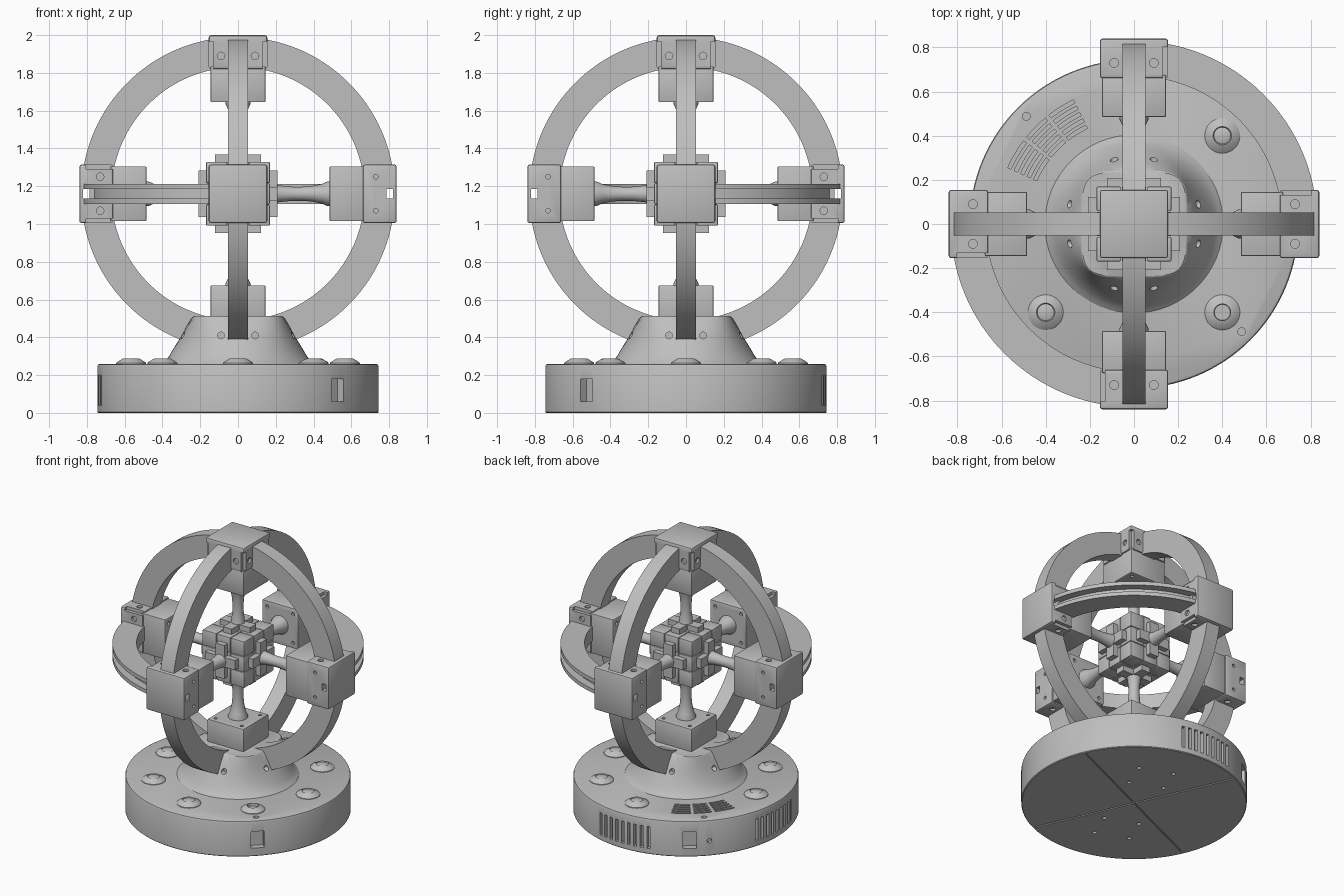
import bpy, bmesh
from math import radians, sin, cos, tau
from mathutils import Matrix, Vector

if "Cube" in bpy.data.objects:
    bpy.data.objects.remove(bpy.data.objects["Cube"], do_unlink=True)

mat = bpy.data.materials.new("matte_grey")
mat.use_nodes = True
GREY = (0.52, 0.52, 0.52, 1)
mat.diffuse_color = GREY
mat.node_tree.nodes["Principled BSDF"].inputs["Base Color"].default_value = GREY

CENTRE = Vector((0, 0, 1.16))
X, Y, Z = Vector((1, 0, 0)), Vector((0, 1, 0)), Vector((0, 0, 1))


def basis(side, out, origin=CENTRE):
    """Frame whose x is side and whose z is out."""
    m = Matrix((side, out.cross(side), out)).transposed().to_4x4()
    m.translation = origin
    return m


def add_box(bm, m, lo, hi, bevel=0):
    lo, hi = Vector(lo), Vector(hi)
    place = m @ Matrix.Translation((lo + hi) / 2) @ Matrix.Diagonal((*(hi - lo), 1))
    verts = bmesh.ops.create_cube(bm, size=1, matrix=place)["verts"]
    if bevel:
        edges = list({e for v in verts for e in v.link_edges})
        bmesh.ops.bevel(bm, geom=edges, offset=bevel, segments=2, affect='EDGES', profile=0.5)


def add_rod(bm, m, at, radius, depth, axis=Z, sides=16):
    turn = Z.rotation_difference(axis).to_matrix().to_4x4()
    bmesh.ops.create_cone(bm, cap_ends=True, segments=sides, radius1=radius, radius2=radius,
                          depth=depth, matrix=m @ Matrix.Translation(at) @ turn)


def bridge(bm, loops):
    """Skin a series of closed point loops and close both ends."""
    rings = [[bm.verts.new(p) for p in loop] for loop in loops]
    n = len(rings[0])
    for a, b in zip(rings, rings[1:]):
        for i in range(n):
            bm.faces.new((a[i], a[(i + 1) % n], b[(i + 1) % n], b[i]))
    bm.faces.new(rings[0][::-1])
    bm.faces.new(rings[-1])


def add_lathe(bm, m, profile, sides=32):
    bridge(bm, [[m @ Vector((r * cos(tau * i / sides), r * sin(tau * i / sides), z))
                 for i in range(sides)] for r, z in profile])


def finish(name, bm, cutter=None):
    bmesh.ops.recalc_face_normals(bm, faces=bm.faces)
    mesh = bpy.data.meshes.new(name)
    bm.to_mesh(mesh)
    bm.free()
    mesh.materials.append(mat)
    ob = bpy.data.objects.new(name, mesh)
    bpy.context.collection.objects.link(ob)
    if cutter:
        tool = finish(name + "_cutter", cutter)
        tool.hide_render = True
    bpy.ops.object.select_all(action='DESELECT')
    ob.select_set(True)
    bpy.context.view_layer.objects.active = ob
    if cutter:
        mod = ob.modifiers.new("cut", 'BOOLEAN')
        mod.object, mod.solver, mod.use_self = tool, 'EXACT', True
        bpy.ops.object.modifier_apply(modifier=mod.name)
        bpy.data.objects.remove(tool, do_unlink=True)
    bpy.ops.object.shade_smooth_by_angle(angle=radians(30))
    return ob


def arc(name, a, b, start, end, section, steps=32):
    """Sweep a (radius, height) section from direction a towards b."""
    bm, n = bmesh.new(), a.cross(b)
    loops = []
    for i in range(steps + 1):
        t = radians(start + (end - start) * i / steps)
        loops.append([CENTRE + (a * cos(t) + b * sin(t)) * r + n * h for r, h in section])
    bridge(bm, loops)
    finish(name, bm)


# Frame arcs: plain upright ones, grooved level ones
R0, R1, W = 0.67, 0.83, 0.053
plain = [(R0, -W), (R1, -W), (R1, W), (R0, W)]
grooved = [(R0, -W), (R1, -W), (R1, -0.025), (0.775, -0.025),
           (0.775, 0.025), (R1, 0.025), (R1, W), (R0, W)]
for label, d in (("left", X), ("right", -X), ("back", Y), ("front", -Y)):
    arc(label + "_upper_arc", d, Z, 8, 82, plain)
    arc(label + "_lower_arc", d, -Z, 8, 90, plain)
arc("back_level_arc", X, Y, 8, 82, grooved)
arc("front_level_arc", -X, -Y, 8, 82, grooved)


# Joint caps, motors and drive shafts along each axis
def has_arc(d, s):
    q = d + s
    return abs(q.z) > 0.5 or q.x * q.y > 0


shaft_profile = [(0.05, 0.16), (0.05, 0.2), (0.044, 0.22), (0.037, 0.29), (0.037, 0.34),
                 (0.041, 0.39), (0.052, 0.445), (0.066, 0.475), (0.066, 0.5)]
for label, d in (("left", X), ("right", -X), ("back", Y), ("front", -Y),
                 ("top", Z), ("bottom", -Z)):
    u = X if abs(d.z) > 0.5 else Z
    m = basis(u, d)
    if label != "bottom":
        bm, cut = bmesh.new(), bmesh.new()
        add_box(bm, m, (-0.155, -0.155, 0.66), (0.155, 0.155, 0.84), 0.012)
        v = d.cross(u)
        for s in (u, v, -u, -v):
            f = basis(s, d)
            if has_arc(d, s):
                # Screw wells beside the arc, stepped corner where two arcs meet
                for w in (-0.09, 0.09):
                    add_rod(cut, f, (0.155, w, 0.73), 0.02, 0.03, X)
                if has_arc(d, d.cross(s)):
                    add_box(cut, f, (0.132, 0.132, 0.6), (0.2, 0.2, 0.805))
            else:
                # Cable slot running into the grooved arc
                add_box(cut, f, (-0.2, -0.025, 0.785), (0.2, 0.025, 0.82))
                for w in (-0.09, 0.09):
                    add_rod(cut, f, (0.155, w, 0.73), 0.012, 0.03, X)
        finish(label + "_joint_cap", bm, cut)

    bm, cut = bmesh.new(), bmesh.new()
    add_box(bm, m, (-0.145, -0.145, 0.485), (0.145, 0.145, 0.675), 0.005)
    for p in (-0.105, 0.105):
        for q in (-0.105, 0.105):
            add_rod(cut, m, (p, q, 0.485), 0.012, 0.03)
    finish(label + "_motor", bm, cut)

    bm = bmesh.new()
    add_lathe(bm, m, shaft_profile)
    finish(label + "_shaft", bm)

    bm = bmesh.new()
    add_box(bm, m, (-0.122, -0.035, 0.15), (0.122, 0.035, 0.208))
    add_box(bm, m, (-0.035, -0.122, 0.15), (0.035, 0.122, 0.208))
    finish(label + "_cross_coupler", bm)

# Puzzle cube in the middle
bm = bmesh.new()
P, H = 0.1135, 0.0555
for i in (-1, 0, 1):
    for j in (-1, 0, 1):
        for k in (-1, 0, 1):
            c = Vector((i, j, k)) * P
            add_box(bm, Matrix.Translation(CENTRE), c - Vector((H, H, H)), c + Vector((H, H, H)), 0.005)
finish("puzzle_cube", bm)

# Pedestal: rounded square top flowing into a round foot
bm, cut = bmesh.new(), bmesh.new()
levels = [(0.235, 0.512, 5), (0.242, 0.508, 4.5), (0.272, 0.46, 3), (0.305, 0.4, 2.3),
          (0.342, 0.34, 2), (0.365, 0.3, 2), (0.385, 0.275, 2), (0.41, 0.255, 2)]
loops = []
for r, z, n in levels:
    ring = []
    for i in range(64):
        c, s = cos(tau * i / 64), sin(tau * i / 64)
        k = r / (abs(c) ** n + abs(s) ** n) ** (1 / n)
        ring.append((k * c, k * s, z))
    loops.append(ring)
bridge(bm, loops)
for d in (X, -X, Y, -Y):
    for w in (-0.09, 0.09):
        add_rod(cut, basis(Z, d, Vector()), (0.41, w, 0.29), 0.018, 0.05)
finish("pedestal", bm, cut)

# Round base with vents, sockets and underside seams
bm, cut = bmesh.new(), bmesh.new()
add_lathe(bm, Matrix(), [(0.74, 0), (0.745, 0.005), (0.745, 0.245), (0.741, 0.255), (0.73, 0.26)], 128)


def spin(angle):
    return Matrix.Rotation(radians(angle), 4, 'Z')


for first in (76, 164):
    for i in range(9):
        add_box(cut, spin(first + i * 3.7), (0.715, -0.011, 0.04), (0.8, 0.011, 0.2))
for angle in (-45, 127):
    add_box(cut, spin(angle), (0.7, -0.045, 0.06), (0.8, 0.045, 0.18))
add_rod(cut, spin(137), (0.745, 0, 0.11), 0.016, 0.05, X)
for row in range(5):
    r = 0.49 + row * 0.032
    for a0, a1 in ((116, 128), (130, 141), (143, 156)):
        ring = []
        for i in range(7):
            t = radians(a0 + (a1 - a0) * i / 6)
            ring.append([(q * cos(t), q * sin(t), z) for q, z in
                         ((r - 0.008, 0.24), (r + 0.008, 0.24), (r + 0.008, 0.3), (r - 0.008, 0.3))])
        bridge(cut, ring)
for angle in (-45, 135):
    add_rod(cut, spin(angle), (0.69, 0, 0.26), 0.018, 0.03)
for angle in (24, 114, 204, 294):
    add_box(cut, spin(angle), (0.01, -0.005, -0.02), (0.72, 0.005, 0.007))
for p in (-0.45, -0.25, 0.25, 0.45):
    for q in (-0.2, 0.2):
        add_rod(cut, spin(69), (p, q * 0.6, 0), 0.014, 0.03)
finish("base", bm, cut)

# Domed buttons around the base, one with an open socket
for i in range(8):
    if i == 3:
        continue
    m = spin(45 * i) @ Matrix.Translation((0.566, 0, 0))
    top = [(0.045, 0.285), (0.038, 0.287), (0.036, 0.268)] if i == 7 else \
          [(0.05, 0.284), (0.042, 0.288), (0.038, 0.282), (0.03, 0.286)]
    bm = bmesh.new()
    add_lathe(bm, m, [(0.08, 0.25), (0.08, 0.264), (0.072, 0.271)] + top)
    finish("button_%d" % i, bm)
